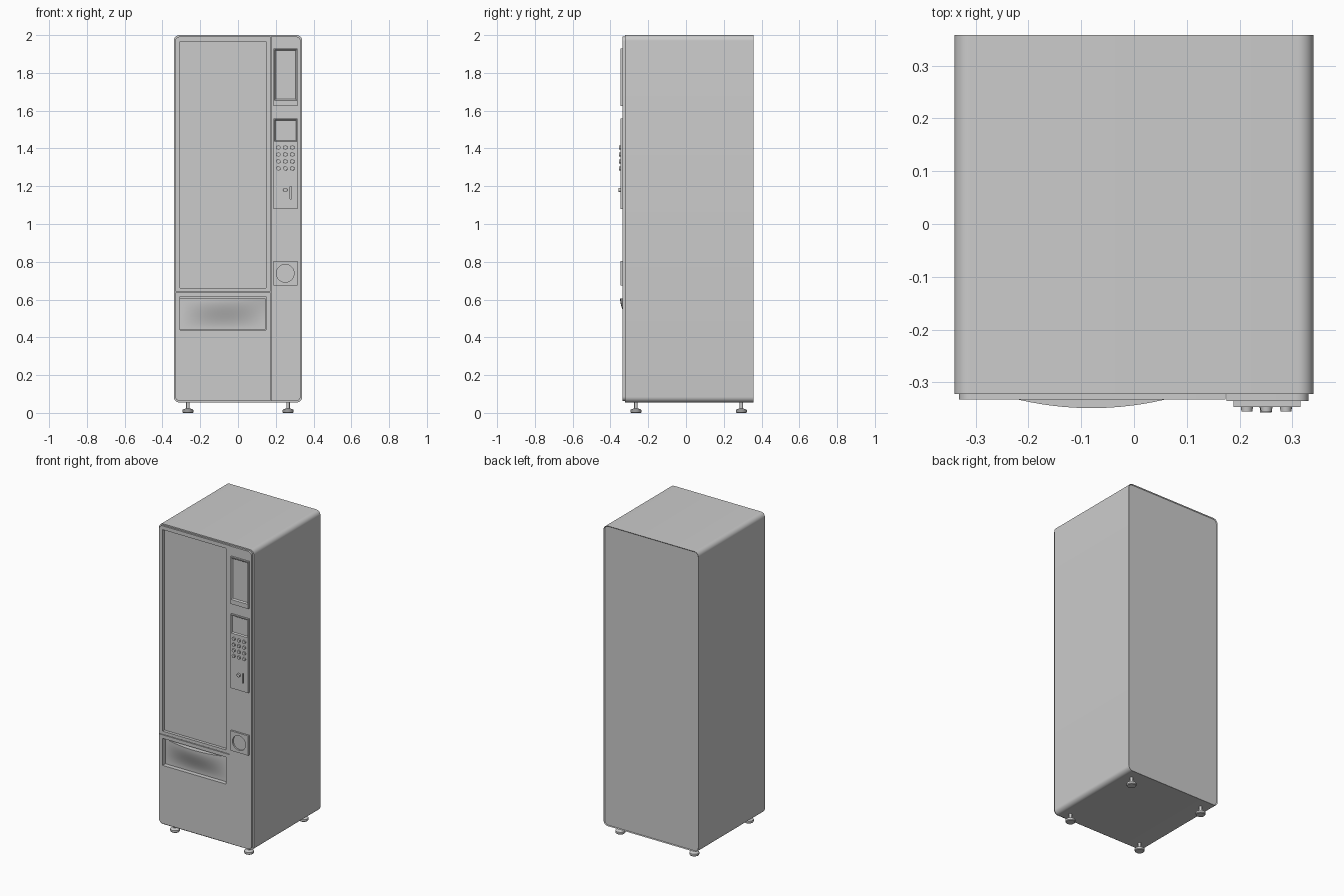
import bpy, bmesh, math
from mathutils import Matrix

if "Cube" in bpy.data.objects:
    bpy.data.objects.remove(bpy.data.objects["Cube"])


def finish(bm, name):
    bmesh.ops.recalc_face_normals(bm, faces=bm.faces[:])
    me = bpy.data.meshes.new(name)
    bm.to_mesh(me)
    bm.free()
    ob = bpy.data.objects.new(name, me)
    bpy.context.collection.objects.link(ob)
    return ob


def outline(x0, x1, z0, z1, radii, seg=8):
    """Rounded rectangle in xz; radii run bottom-left, bottom-right, top-right, top-left."""
    pts = []
    corners = [(x0, z0, 1, 1), (x1, z0, -1, 1), (x1, z1, -1, -1), (x0, z1, 1, -1)]
    for i, ((cx, cz, sx, sz), r) in enumerate(zip(corners, radii)):
        if r == 0:
            pts.append((cx, cz))
            continue
        for k in range(seg + 1):
            a = math.pi + i * math.pi / 2 + k / seg * math.pi / 2
            pts.append((cx + sx * r + r * math.cos(a), cz + sz * r + r * math.sin(a)))
    return pts


def prism(name, x0, x1, z0, z1, y0, y1, radii=(0, 0, 0, 0), taper=0, back_inset=None):
    bm = bmesh.new()
    front = [bm.verts.new((x, y0, z)) for x, z in outline(x0, x1, z0, z1, radii)]
    t = taper
    back = [bm.verts.new((x, y1, z)) for x, z in outline(x0 + t, x1 - t, z0 + t, z1 - t, radii)]
    bm.faces.new(front)
    cap = bm.faces.new(back[::-1])
    n = len(front)
    for i in range(n):
        j = (i + 1) % n
        bm.faces.new((front[i], back[i], back[j], front[j]))
    bmesh.ops.recalc_face_normals(bm, faces=bm.faces[:])
    if back_inset:
        bmesh.ops.inset_region(bm, faces=[cap], thickness=back_inset)
        bmesh.ops.translate(bm, verts=cap.verts[:], vec=(0, -back_inset, 0))
    return finish(bm, name)


def disc(name, x, z, r, y0, y1, seg=24, r_front=None):
    bm = bmesh.new()
    m = Matrix.Translation((x, (y0 + y1) / 2, z)) @ Matrix.Rotation(math.pi / 2, 4, 'X')
    bmesh.ops.create_cone(bm, cap_ends=True, segments=seg, radius1=r,
                          radius2=r_front or r, depth=abs(y1 - y0), matrix=m)
    return finish(bm, name)


def cut(cutter, *targets):
    for ob in targets:
        mod = ob.modifiers.new("recess", 'BOOLEAN')
        mod.operation, mod.solver, mod.object = 'DIFFERENCE', 'EXACT', cutter
        bpy.context.view_layer.objects.active = ob
        bpy.ops.object.modifier_apply(modifier=mod.name)
    bpy.data.objects.remove(cutter)


# cabinet shell with a slightly inset back
R = 0.03
cabinet = prism("cabinet", -0.34, 0.34, 0.055, 2.0, -0.322, 0.358, (R,) * 4, back_inset=0.005)

# front doors and control column
r = 0.024
door_y, col_y, plate_y = -0.333, -0.335, -0.347
upper_door = prism("window_door", -0.332, 0.173, 0.642, 1.992, door_y, -0.318, (0, 0, 0, r))
lower_door = prism("lower_door", -0.332, 0.173, 0.063, 0.638, door_y, -0.318, (r, 0, 0, 0))
column = prism("control_column", 0.175, 0.331, 0.063, 1.992, col_y, -0.318, (0, r, r, 0))

# display window and delivery opening
cut(prism("cutter", -0.308, 0.147, 0.662, 1.967, -0.4, -0.314), upper_door, cabinet)
cut(prism("cutter", -0.308, 0.147, 0.44, 0.615, -0.4, -0.285), lower_door, cabinet)

# bulged delivery flap, fullest along its top edge
bm = bmesh.new()
NX, NZ = 24, 14
x0, x1, z0, z1 = -0.307, 0.146, 0.441, 0.606
grid = []
for j in range(NZ + 1):
    t = j / NZ
    s = t * t * (3 - 2 * t)
    row = []
    for i in range(NX + 1):
        u = 2 * i / NX - 1
        y = -0.306 - 0.043 * (1 - u * u) * s
        row.append(bm.verts.new((x0 + (x1 - x0) * i / NX, y, z0 + (z1 - z0) * t)))
    grid.append(row)
for j in range(NZ):
    for i in range(NX):
        bm.faces.new((grid[j][i], grid[j][i + 1], grid[j + 1][i + 1], grid[j + 1][i]))
rim = bmesh.ops.extrude_edge_only(bm, edges=[e for e in bm.edges if e.is_boundary])
back = [v for v in rim["geom"] if isinstance(v, bmesh.types.BMVert)]
for v in back:
    v.co.y = -0.287
bmesh.ops.holes_fill(bm, edges=[e for e in bm.edges if e.is_boundary], sides=0)
finish(bm, "delivery_flap")

# control plates with their recesses
px0, px1 = 0.189, 0.316
bill_plate = prism("bill_plate", px0, px1, 1.625, 1.93, plate_y, -0.33)
cut(prism("cutter", 0.193, 0.312, 1.654, 1.925, plate_y - 0.001, -0.339, taper=0.007), bill_plate)
pay_plate = prism("payment_plate", px0, px1, 1.08, 1.558, plate_y, -0.33)
cut(prism("cutter", 0.193, 0.312, 1.437, 1.553, plate_y - 0.001, -0.339, taper=0.006), pay_plate)
cut(prism("cutter", 0.275, 0.284, 1.133, 1.198, -0.36, -0.337), pay_plate)
return_plate = prism("coin_return_plate", px0, px1, 0.675, 0.803, plate_y, -0.33)
cut(disc("cutter", 0.25, 0.739, 0.047, -0.36, -0.337, 40), return_plate)

# keypad and coin release knob
for row in range(4):
    for col in range(3):
        disc("keypad_button", 0.214 + 0.037 * col, 1.405 - 0.037 * row, 0.0115,
             plate_y + 0.002, -0.355, 16, 0.0105)
disc("coin_release_knob", 0.25, 1.18, 0.012, plate_y + 0.002, -0.357, 20, 0.011)

# levelling feet, lathed profile
profile = [(0.026, 0), (0.029, 0.004), (0.029, 0.016), (0.02, 0.021), (0.009, 0.023), (0.009, 0.058)]
for fx in (-0.265, 0.265):
    for fy in (-0.265, 0.293):
        bm = bmesh.new()
        seg = 20
        rings = [[bm.verts.new((fx + pr * math.cos(2 * math.pi * k / seg),
                                fy + pr * math.sin(2 * math.pi * k / seg), pz))
                  for k in range(seg)] for pr, pz in profile]
        for a, b in zip(rings, rings[1:]):
            for k in range(seg):
                n = (k + 1) % seg
                bm.faces.new((a[k], a[n], b[n], b[k]))
        bm.faces.new(rings[0])
        bm.faces.new(rings[-1])
        finish(bm, "levelling_foot")

# smooth curved faces, keep edges sharp
for ob in bpy.context.scene.objects:
    ob.select_set(True)
    bpy.context.view_layer.objects.active = ob
bpy.ops.object.shade_smooth_by_angle(angle=math.radians(30))
